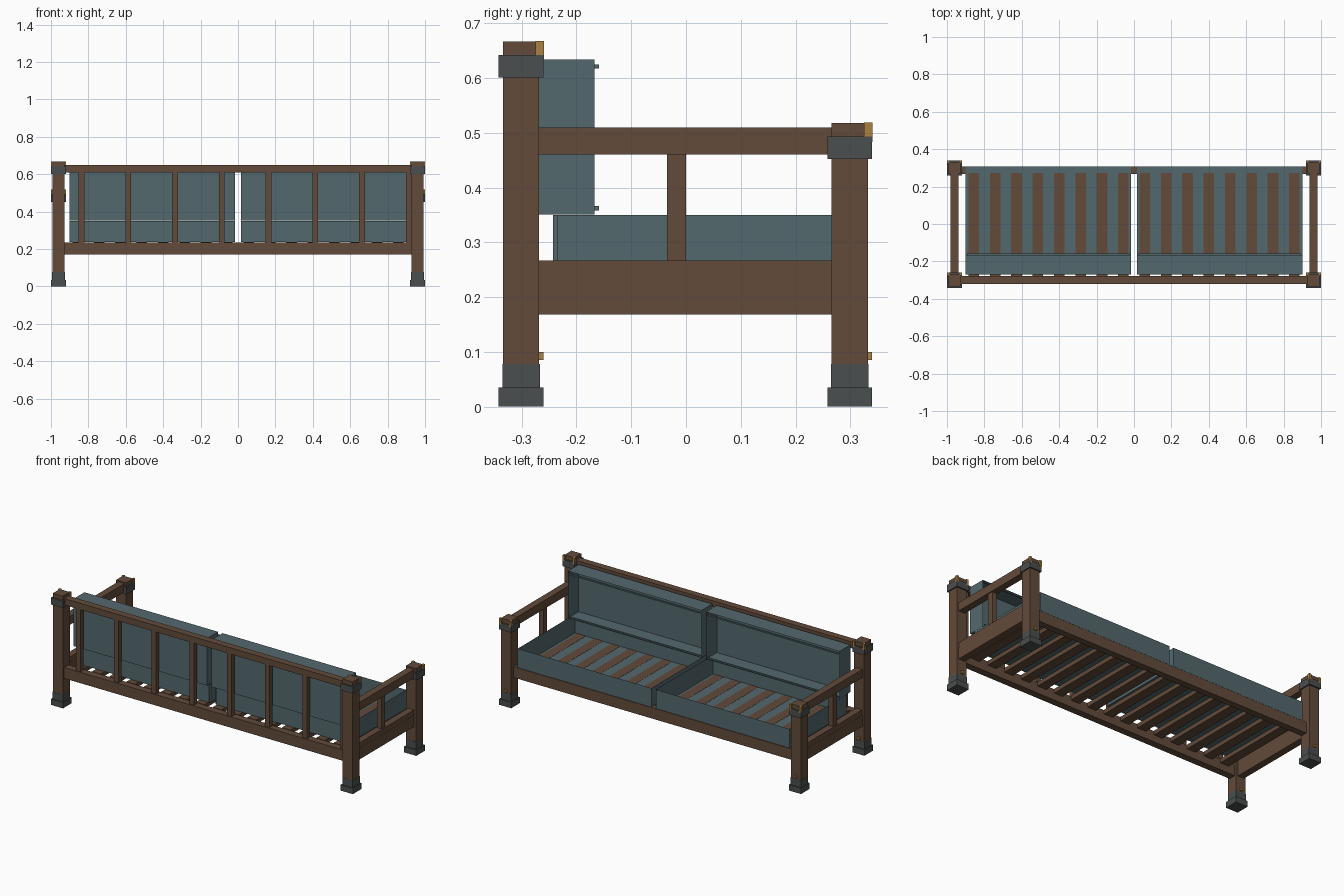
import bpy, bmesh

if "Cube" in bpy.data.objects:
    bpy.data.objects.remove(bpy.data.objects["Cube"])

def material(name, rgb):
    m = bpy.data.materials.new(name)
    m.diffuse_color = (*rgb, 1)
    m.use_nodes = True
    m.node_tree.nodes["Principled BSDF"].inputs["Base Color"].default_value = m.diffuse_color
    return m

WOOD = material("brown wood", (0.125, 0.070, 0.043))
FABRIC = material("teal fabric", (0.088, 0.140, 0.156))
IRON = material("dark iron", (0.070, 0.077, 0.077))
BRASS = material("brass", (0.40, 0.22, 0.055))

def finish(name, bm, mat):
    me = bpy.data.meshes.new(name)
    bm.to_mesh(me)
    bm.free()
    me.materials.append(mat)
    ob = bpy.data.objects.new(name, me)
    bpy.context.collection.objects.link(ob)
    return ob

def box(name, x, y, z, mat, open_dir=None):
    """Box from (min, max) ranges; open_dir = (axis, sign) removes one face."""
    bm = bmesh.new()
    bmesh.ops.create_cube(bm, size=1)
    for v in bm.verts:
        for i, (lo, hi) in enumerate((x, y, z)):
            v.co[i] = hi if v.co[i] > 0 else lo
    if open_dir:
        bm.normal_update()
        axis, sign = open_dir
        gone = [f for f in bm.faces if f.normal[axis] * sign > 0.9]
        bmesh.ops.delete(bm, geom=gone, context='FACES_ONLY')
    return finish(name, bm, mat)

def around(c, h):
    return (c - h, c + h)

# Corner posts with iron feet, collars, wooden caps and brass fittings
for sx in (-1, 1):
    for label, cy, top in (("back", -0.301, 0.667), ("front", 0.299, 0.518)):
        cx = sx * 0.96
        px, py = around(cx, 0.033), around(cy, 0.033)
        wx, wy = around(cx, 0.040), around(cy, 0.041)
        box(label + "_post", px, py, (0.03, top), WOOD)
        box(label + "_foot", wx, wy, (0, 0.035), IRON)
        box(label + "_sleeve", around(cx, 0.034), around(cy, 0.034), (0.035, 0.078), IRON)
        box(label + "_collar", wx, wy, (top - 0.066, top - 0.025), IRON)
        for s in (-1, 1):
            bx = tuple(sorted((cx + s * 0.026, cx + s * 0.040)))
            box(label + "_corner_bracket", bx, (cy + 0.026, cy + 0.0415), (top - 0.035, top + 0.0005), BRASS)
        box(label + "_stud", around(cx, 0.008), (cy + 0.032, cy + 0.041), (0.085, 0.10), BRASS)

    # Arm and side rails
    box("arm_rail", around(sx * 0.96, 0.021), (-0.27, 0.268), (0.46, 0.51), WOOD)
    box("arm_upright", around(sx * 0.96, 0.015), (-0.035, 0), (0.26, 0.462), WOOD)
    box("side_rail", around(sx * 0.96, 0.021), (-0.27, 0.268), (0.168, 0.235), WOOD)
    box("side_upper_rail", around(sx * 0.96, 0.020), (-0.27, 0.268), (0.235, 0.267), WOOD)

# Long rails
box("back_lower_rail", (-0.93, 0.93), (-0.321, -0.279), (0.170, 0.235), WOOD)
box("back_top_rail", (-0.93, 0.93), (-0.321, -0.279), (0.610, 0.648), WOOD)
box("front_rail", (-0.93, 0.93), (0.268, 0.308), (0.170, 0.235), WOOD)

# Upright back slats
for i in range(8):
    box("back_slat", around(-0.837 + 0.25 * i, 0.015), (-0.315, -0.287), (0.23, 0.612), WOOD)

# Seat slats
for i in range(16):
    box("seat_slat", around(-0.857 + 0.1143 * i, 0.0285), (-0.279, 0.274), (0.212, 0.2375), WOOD)

# Cushions: open shells with thin piping
for sx in (-1, 1):
    xr = tuple(sorted((sx * 0.015, sx * 0.90)))
    inner = (xr[0] + 0.008, xr[1] - 0.008)
    box("seat_cushion", xr, (-0.235, 0.307), (0.2365, 0.35), FABRIC, (2, 1))
    box("seat_piping", inner, (-0.243, -0.235), (0.238, 0.35), FABRIC)
    box("back_cushion", xr, (-0.270, -0.167), (0.351, 0.634), FABRIC, (1, 1))
    for z in (0.358, 0.617):
        box("back_piping", inner, (-0.168, -0.159), (z, z + 0.008), FABRIC)
